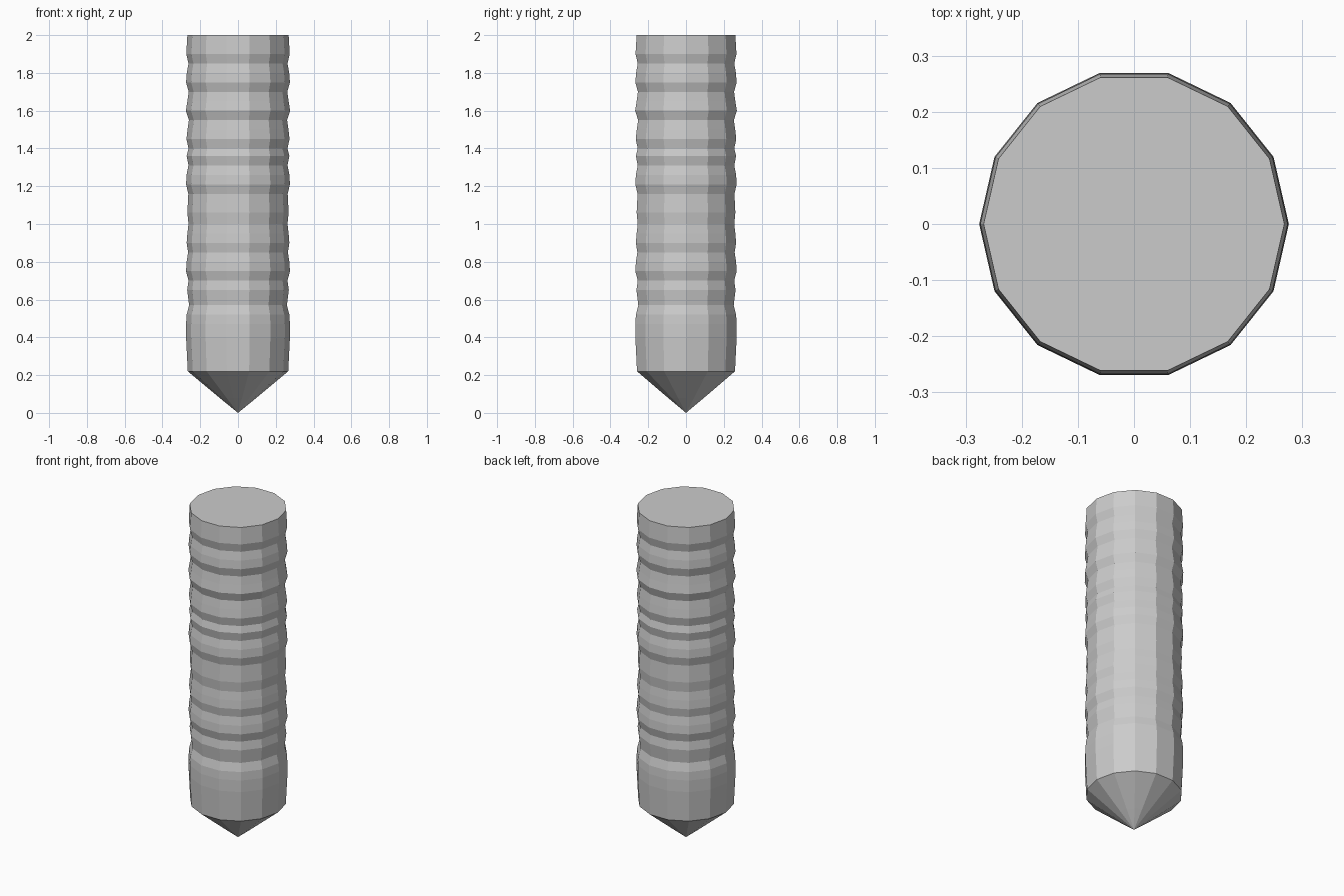
import bpy
import bmesh
from math import cos, sin, tau

if "Cube" in bpy.data.objects:
    bpy.data.objects.remove(bpy.data.objects["Cube"], do_unlink=True)

SIDES = 14

grey = bpy.data.materials.new("plain grey")
grey.use_nodes = True
colour = (0.6, 0.6, 0.6, 1)
grey.diffuse_color = colour
grey.node_tree.nodes["Principled BSDF"].inputs["Base Color"].default_value = colour

# Ridged shaft: (height, radius) down from the flat top
shaft = [
    (2.0, .268), (1.9, .274), (1.85, .262), (1.8, .271), (1.75, .275), (1.7, .261),
    (1.65, .268), (1.6, .276), (1.55, .260), (1.5, .267), (1.45, .273), (1.4, .262),
    (1.36, .272), (1.31, .262), (1.26, .272), (1.21, .275), (1.16, .263), (1.06, .268),
    (1.0, .262), (.95, .268), (.9, .272), (.85, .264), (.8, .272), (.75, .275),
    (.7, .262), (.65, .269), (.57, .259), (.52, .272), (.47, .275), (.4, .275),
    (.22, .266),
]
# Slightly rounded point
point = [(.08, .098)]

bm = bmesh.new()
rings = []
for z, r in shaft + point:
    rings.append([bm.verts.new((r * cos(tau * i / SIDES), r * sin(tau * i / SIDES), z))
                  for i in range(SIDES)])
tip = bm.verts.new((0, 0, 0))

bm.faces.new(rings[0])
for upper, lower in zip(rings, rings[1:]):
    for i in range(SIDES):
        j = (i + 1) % SIDES
        bm.faces.new((upper[i], lower[i], lower[j], upper[j]))
for i in range(SIDES):
    bm.faces.new((rings[-1][i], tip, rings[-1][(i + 1) % SIDES]))
bmesh.ops.recalc_face_normals(bm, faces=bm.faces)

mesh = bpy.data.meshes.new("ridged_stake")
bm.to_mesh(mesh)
bm.free()
mesh.materials.append(grey)
stake = bpy.data.objects.new("ridged_stake", mesh)
bpy.context.collection.objects.link(stake)
